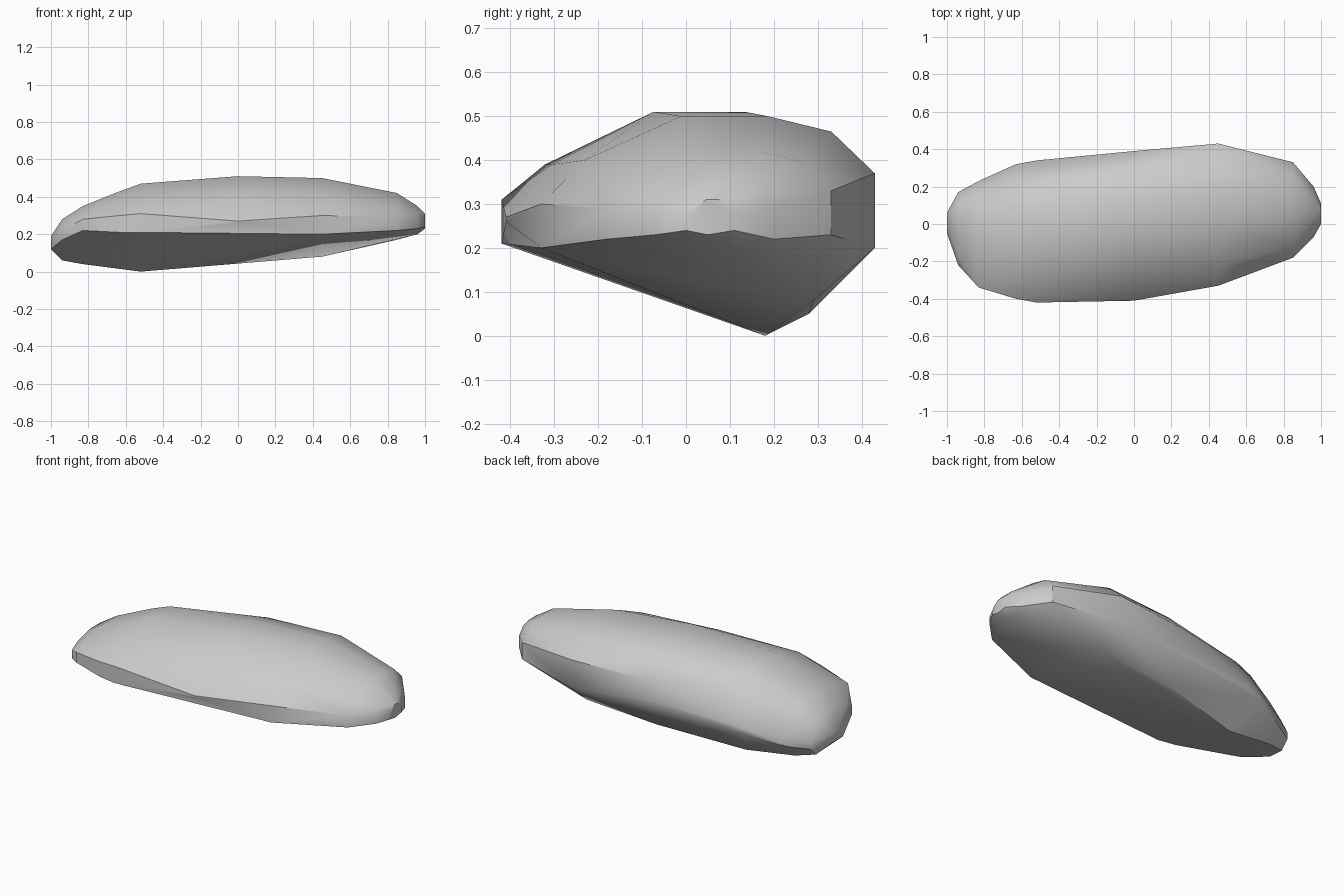
import bpy
import bmesh
import math

if "Cube" in bpy.data.objects:
    bpy.data.objects.remove(bpy.data.objects["Cube"], do_unlink=True)


def flat_material(name, colour):
    material = bpy.data.materials.new(name)
    material.use_nodes = True
    material.diffuse_color = colour
    shader = material.node_tree.nodes["Principled BSDF"]
    shader.inputs["Base Color"].default_value = colour
    shader.inputs["Roughness"].default_value = 0.8
    return material


def cross_section(x, front, front_low, front_high, top,
                  back, back_high, back_low, keel, bottom):
    """Closed outline of the stone at one station along its length."""
    width = back - front
    outline = [
        (front, front_low),
        (front, front_high),
        (front + 0.13 * width, front_high + 0.5 * (top - front_high)),
        (front + 0.42 * width, top),
        (front + 0.68 * width, top),
        (front + 0.87 * width, back_high + 0.73 * (top - back_high)),
        (back, back_high),
        (back, back_low),
        (keel, bottom),
    ]
    return [(x, y, z) for y, z in outline]


def wrap(name, sections, material):
    """Wrap the cross sections in one tight, convex skin."""
    bm = bmesh.new()
    for section in sections:
        for point in section:
            bm.verts.new(point)
    bmesh.ops.convex_hull(bm, input=bm.verts)
    inside = [vert for vert in bm.verts if not vert.link_faces]
    bmesh.ops.delete(bm, geom=inside, context="VERTS")
    bmesh.ops.recalc_face_normals(bm, faces=bm.faces)
    mesh = bpy.data.meshes.new(name)
    bm.to_mesh(mesh)
    bm.free()
    mesh.materials.append(material)
    stone = bpy.data.objects.new(name, mesh)
    bpy.context.collection.objects.link(stone)
    return stone


# Stations from the low right tip to the raised left tip
stations = [
    (-1.0, -.05, .12, .15, .19, .06, .17, .14, .03, .12),
    (-.94, -.22, .17, .22, .28, .17, .15, .11, .12, .06),
    (-.83, -.34, .22, .28, .35, .23, .17, .12, .16, .04),
    (-.63, -.4, .21, .3, .43, .32, .2, .17, .18, .02),
    (-.52, -.42, .21, .31, .47, .34, .22, .19, .18, 0),
    (0, -.41, .26, .27, .51, .39, .36, .24, .28, .05),
    (.45, -.33, .2, .3, .5, .43, .37, .2, .29, .08),
    (.85, -.18, .22, .29, .42, .33, .33, .23, .25, .17),
    (.96, -.07, .23, .27, .35, .2, .29, .22, .1, .2),
    (1.0, 0, .24, .26, .31, .11, .28, .24, .05, .23),
]

# Worn flat stone
stone_grey = flat_material("stone grey", (0.6, 0.6, 0.6, 1))
sections = [cross_section(*station) for station in stations]
stone = wrap("flat_stone", sections, stone_grey)

# Smooth crown with sharp creases along the flanks
bpy.ops.object.select_all(action="DESELECT")
stone.select_set(True)
bpy.context.view_layer.objects.active = stone
bpy.ops.object.shade_smooth_by_angle(angle=math.radians(35))
